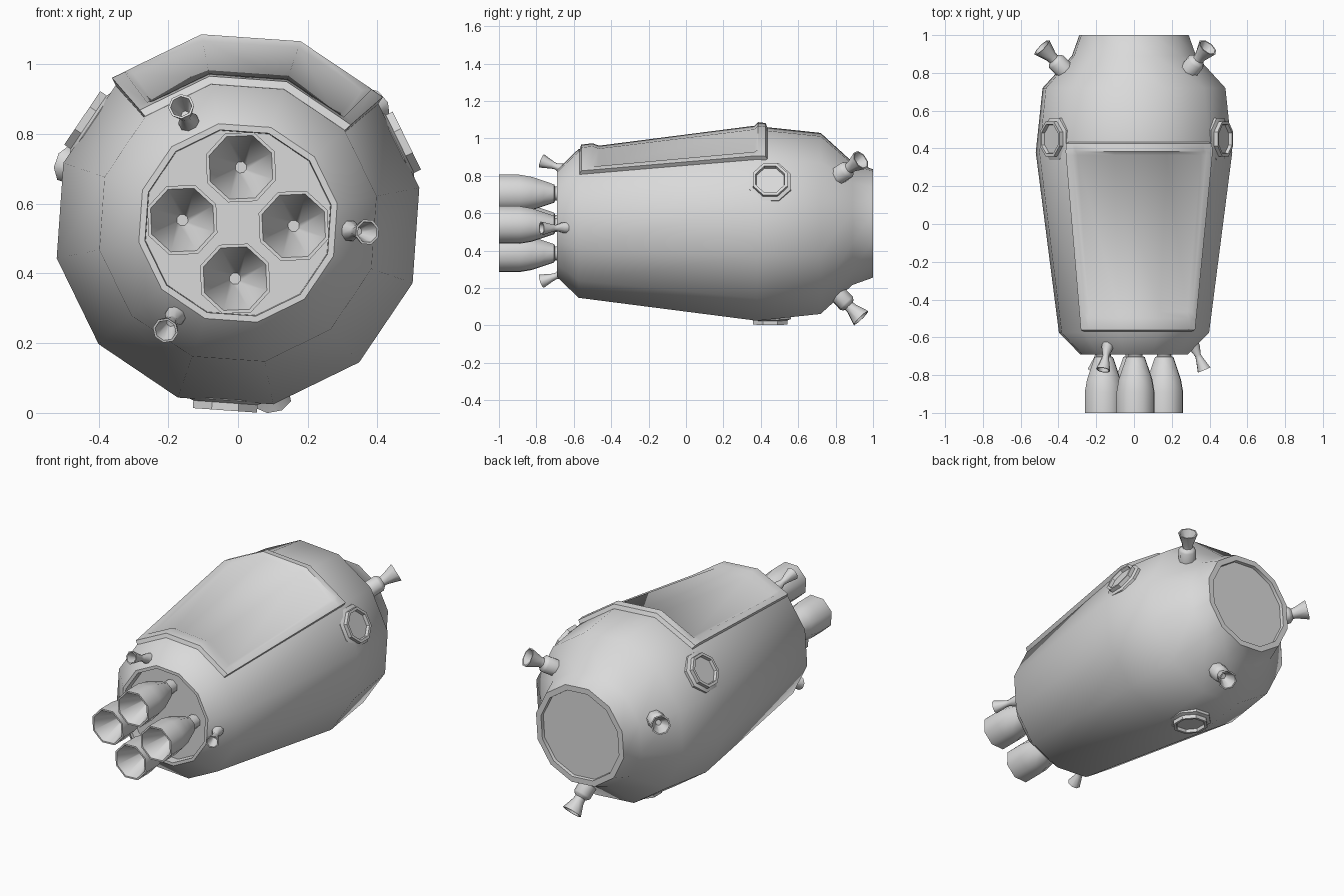
import bpy, bmesh
from math import radians, sin, cos, pi
from mathutils import Vector

cube = bpy.data.objects.get("Cube")
if cube:
    bpy.data.objects.remove(cube, do_unlink=True)

MID = 0.545            # height of the hull axis
ROLL = 11              # angle of the first hull corner, in degrees
SIDES = 12
STEP = 360 / SIDES

metal = bpy.data.materials.new("pale grey metal")
metal.use_nodes = True
GREY = (0.7, 0.7, 0.7, 1)
metal.diffuse_color = GREY
metal.node_tree.nodes["Principled BSDF"].inputs["Base Color"].default_value = GREY


def finish(name, bm, sharp):
    mesh = bpy.data.meshes.new(name)
    bm.to_mesh(mesh)
    bm.free()
    mesh.materials.append(metal)
    obj = bpy.data.objects.new(name, mesh)
    bpy.context.collection.objects.link(obj)
    bpy.ops.object.select_all(action="DESELECT")
    obj.select_set(True)
    bpy.context.view_layer.objects.active = obj
    bpy.ops.object.shade_smooth_by_angle(angle=radians(sharp))
    return obj


def lathe(name, profile, sides, origin, axis, side, phase=0, sharp=47):
    """Spin (radius, distance) points round an axis and cap both ends."""
    n = Vector(axis).normalized()
    u = Vector(side)
    u = (u - n * u.dot(n)).normalized()
    v = u.cross(n)
    bm = bmesh.new()
    rings = []
    for r, d in profile:
        ring = []
        for k in range(sides):
            a = radians(phase) + 2 * pi * k / sides
            ring.append(bm.verts.new(Vector(origin) + n * d + (u * cos(a) + v * sin(a)) * r))
        rings.append(ring)
    for lo, hi in zip(rings, rings[1:]):
        for k in range(sides):
            m = (k + 1) % sides
            bm.faces.new((lo[k], lo[m], hi[m], hi[k]))
    bm.faces.new(rings[0])
    bm.faces.new(rings[-1])
    bmesh.ops.recalc_face_normals(bm, faces=bm.faces)
    return finish(name, bm, sharp)


def radial(angle):
    a = radians(angle)
    return Vector((cos(a), 0, sin(a)))


def around(angle, r, y):
    return radial(angle) * r + Vector((0, y, MID))


X, Y = Vector((1, 0, 0)), Vector((0, 1, 0))

# Hull with a recessed engine bay and a rimmed docking disc
shell = [(0.29, -0.69), (0.405, -0.575), (0.53, 0.38), (0.493, 0.72), (0.335, 0.89), (0.295, 1)]
lathe("hull", [(0.27, -0.64), (0.272, -0.69)] + shell + [(0.262, 1), (0.26, 0.98)],
      SIDES, (0, 0, MID), Y, X, ROLL, 42)


def hull_radius(angle, y):
    for (r0, y0), (r1, y1) in zip(shell, shell[1:]):
        if y0 <= y <= y1:
            r = r0 + (r1 - r0) * (y - y0) / (y1 - y0)
    half = STEP / 2
    return r * cos(radians(half)) / cos(radians((angle - ROLL) % STEP - half))


# Hatch: a raised frame round a panel that covers three hull sides
angles = [40, 41, 45, 47, 71, 101, 125, 127, 131, 132]
stations = [-0.572, -0.56, -0.5, -0.465, 0.365, 0.385, 0.425, 0.44]
heights = [-0.01, 0.022, 0.022, 0.004]
bm = bmesh.new()
grid = []
for i, a in enumerate(angles):
    row = []
    for j, y in enumerate(stations):
        depth = min(i, len(angles) - 1 - i, j, len(stations) - 1 - j)
        row.append(bm.verts.new(around(a, hull_radius(a, y) + heights[depth], y)))
    grid.append(row)
for p, q in zip(grid, grid[1:]):
    for j in range(len(stations) - 1):
        bm.faces.new((p[j], p[j + 1], q[j + 1], q[j]))
finish("hatch", bm, 42)

# Portholes: flange, ring and sunken pane
porthole = [(0.12, -0.05), (0.12, 0.004), (0.1, 0.012), (0.1, 0.034),
            (0.084, 0.034), (0.08, 0.016)]
for k in range(3):
    a = 26 + 120 * k
    lathe(f"porthole_{k + 1}", porthole, 8, around(a, 0.505, 0.45), radial(a), Y, 22.5, 30)

# Rear thrusters: collar, neck and open bell, leaning out and back
rear_bell = [(0.05, -0.04), (0.05, 0.05), (0.042, 0.06), (0.03, 0.07), (0.032, 0.09),
             (0.056, 0.16), (0.048, 0.16), (0.016, 0.085)]
for k in range(3):
    a = 41 + 120 * k
    lathe(f"rear_thruster_{k + 1}", rear_bell, 8, around(a, 0.4, 0.825),
          radial(a) + Y * 0.95, Y, 22.5)

# Front thrusters: slim hourglass bells
front_bell = [(0.035, -0.03), (0.03, 0.03), (0.017, 0.07), (0.02, 0.09),
              (0.038, 0.155), (0.031, 0.155), (0.012, 0.085)]
for k in range(3):
    a = 116 + 120 * k
    lathe(f"front_thruster_{k + 1}", front_bell, 8, around(a, 0.312, -0.63),
          radial(a) * 0.42 - Y, Y, 22.5)

# Main engines: a neck and a wide bell with a conical hollow
engine = [(0.04, 0), (0.04, 0.06), (0.052, 0.065), (0.072, 0.12), (0.095, 0.185),
          (0.107, 0.25), (0.107, 0.36), (0.097, 0.36), (0.017, 0.16)]
for k in range(4):
    a = 87 + 90 * k
    lathe(f"engine_{k + 1}", engine, 8, around(a, 0.16, -0.64), -Y, X, 20)
